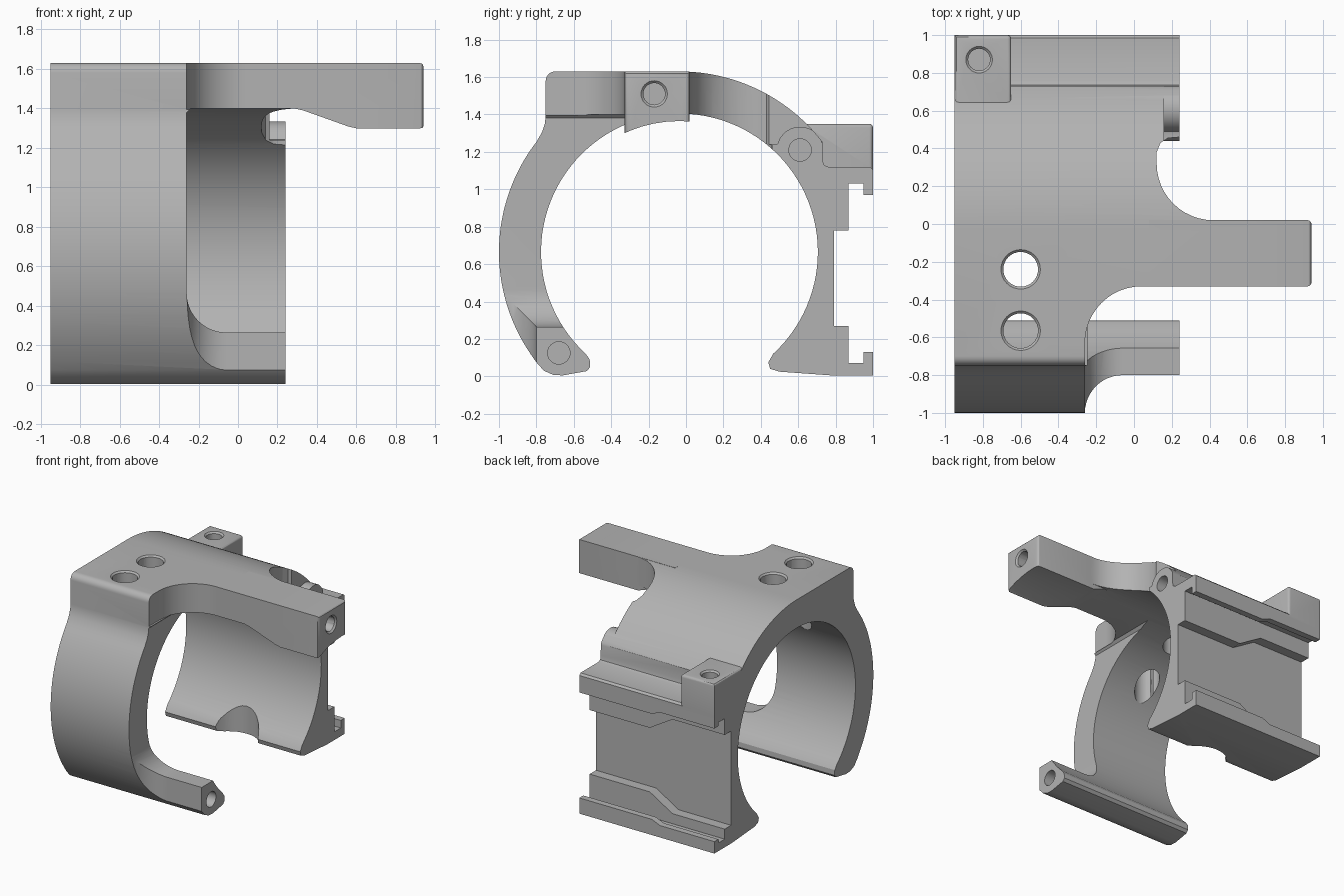
import bpy, bmesh
from math import sin, cos, radians
from mathutils import Matrix

cube = bpy.data.objects.get("Cube")
if cube:
    bpy.data.objects.remove(cube)

GREY = (0.45, 0.45, 0.45, 1)
mat = bpy.data.materials.new("plain grey")
mat.use_nodes = True
mat.diffuse_color = GREY
bsdf = mat.node_tree.nodes["Principled BSDF"]
bsdf.inputs["Base Color"].default_value = GREY
bsdf.inputs["Roughness"].default_value = 0.6

CY, CZ = -0.035, 0.665          # ring centre
R_IN, R_OUT = 0.74, 0.965


def arc(c, r, a, b, n=12):
    """Points along an arc, angles in degrees."""
    angles = [radians(a + (b - a) * i / n) for i in range(n + 1)]
    return [(c[0] + r * cos(t), c[1] + r * sin(t)) for t in angles]


def finish(name, bm):
    bmesh.ops.recalc_face_normals(bm, faces=bm.faces)
    mesh = bpy.data.meshes.new(name)
    bm.to_mesh(mesh)
    bm.free()
    mesh.materials.append(mat)
    ob = bpy.data.objects.new(name, mesh)
    bpy.context.collection.objects.link(ob)
    return ob


def prism(name, pts, axis, lo, hi, round_if=None, width=0.02):
    """Extrude a 2D outline along an axis; optionally round chosen edges."""
    place = {"x": lambda p, d: (d, p[0], p[1]),
             "y": lambda p, d: (p[0], d, p[1]),
             "z": lambda p, d: (p[0], p[1], d)}[axis]
    bm = bmesh.new()
    face = bm.faces.new([bm.verts.new(place(p, lo)) for p in pts])
    ext = bmesh.ops.extrude_face_region(bm, geom=[face])
    for v in ext["geom"]:
        if isinstance(v, bmesh.types.BMVert):
            v.co["xyz".index(axis)] = hi
    bmesh.ops.recalc_face_normals(bm, faces=bm.faces)
    if round_if:
        edges = [e for e in bm.edges if all(round_if(v.co) for v in e.verts)]
        bmesh.ops.bevel(bm, geom=edges, offset=width, segments=3,
                        profile=0.5, affect="EDGES")
    return finish(name, bm)


def box(name, x, y, z, **kw):
    return prism(name, [(x[0], y[0]), (x[1], y[0]), (x[1], y[1]), (x[0], y[1])],
                 "z", z[0], z[1], **kw)


def combine(ob, tool, op="DIFFERENCE"):
    mod = ob.modifiers.new("combine", "BOOLEAN")
    mod.operation, mod.solver, mod.object = op, "EXACT", tool
    bpy.context.view_layer.objects.active = ob
    bpy.ops.object.modifier_apply(modifier=mod.name)
    bpy.data.objects.remove(tool)


def drill(ob, axis, centre, r, mouth, depth, chamfer=0.015):
    """Hole going down the axis from its mouth, with a chamfered rim."""
    combine(ob, prism("drill", arc(centre, r, 0, 348.75, 31), axis,
                      mouth - depth, mouth + 0.1))
    if chamfer:
        bm = bmesh.new()
        bmesh.ops.create_cone(bm, cap_ends=True, segments=32, radius1=r - 0.005,
                              radius2=r + 2 * chamfer, depth=2 * chamfer + 0.005)
        if axis == "x":
            bm.transform(Matrix.Rotation(radians(90), 4, "Y"))
            spot = (mouth, *centre)
        else:
            spot = (*centre, mouth)
        bm.transform(Matrix.Translation(spot))
        combine(ob, finish("countersink", bm))


# Clamp body: open ring with flat top, and a hooked rail at the back
profile = arc((CY, CZ), R_IN, 227.4, -47.4, 80)
profile += [(0.44, 0.075), (0.45, 0.04), (0.5, 0.025), (0.78, 0.005), (1, 0.005),
            (1, 0.13), (0.95, 0.13), (0.95, 0.07), (0.87, 0.07), (0.87, 0.27),
            (0.79, 0.27), (0.79, 0.78), (0.87, 0.78), (0.87, 1.03), (0.95, 1.03),
            (0.95, 0.97), (1, 0.97), (1, 1.105), (0.985, 1.12), (0.76, 1.12),
            (0.737, 1.13), (0.73, 1.16)]
profile += arc((CY, CZ), R_OUT, 37.6, 90, 24)
profile += arc((-0.7, 1.58), 0.05, 90, 180, 6)
profile += [(-0.75, 1.39), (-0.755, 1.35), (-0.77, 1.305)]
profile += arc((CY, CZ), R_OUT, 142.4, 214.4, 32)
profile += [(-0.8, 0.075), (-0.76, 0.03), (-0.71, 0.008), (-0.66, 0.005),
            (-0.53, 0.028), (-0.512, 0.05), (-0.515, 0.09)]
body = prism("clamp_body", profile, "x", -0.95, 0.44)

# Front opening, rounded above the lower rod
combine(body, prism("front_opening",
        [(0.5, 1.4), (-0.24, 1.4), (-0.26, 1.38)]
        + arc((-0.06, 0.465), 0.2, 180, 270) + [(0.5, 0.265)], "y", -1.2, -0.04))
# Front shoulder sweeping into the arm
combine(body, prism("front_shoulder",
        [(-0.26, -1.2)] + arc((0.04, -0.63), 0.3, 180, 90)
        + [(1.2, -0.33), (1.2, -1.2)], "z", 1.395, 2))
# Rear shoulder and the notch before the hinge lug
combine(body, prism("rear_shoulder",
        [(1.1, 0.02)] + arc((0.42, 0.32), 0.3, 270, 180)
        + [(0.12, 0.38), (0.14, 0.43), (0.18, 0.455), (0.24, 0.46),
           (0.24, 1.2), (1.1, 1.2)], "z", 0.9, 2))
# Square off everything below the arm
combine(body, box("end_trim", (0.24, 0.7), (-1.2, 1.2), (-0.2, 1.29)))
# Thin the lower rod
combine(body, prism("rod_trim",
        [(0.6, -1.2), (-0.26, -1.2)] + arc((-0.06, -1.0), 0.2, 180, 90)
        + [(0.6, -0.8)], "z", -0.1, 0.8))
# Round the hinge lug
combine(body, prism("lug_round",
        [(0.3, 1.24), (0.48, 1.24)] + arc((0.61, 1.21), 0.125, 165, 0)
        + [(0.9, 1.21), (0.9, 1.8), (0.3, 1.8)], "x", 0.16, 0.7))
# Wider stretch of the rail recess, and of its lips
combine(body, prism("rail_recess",
        [(-1, 0.15), (-0.49, 0.15), (-0.29, 0.27), (-0.29, 0.78), (-0.49, 0.9),
         (-1, 0.9)], "y", 0.79, 1.05))
combine(body, prism("rail_lips",
        [(-1, 0.1), (-0.47, 0.1), (-0.4, 0.13), (-0.4, 0.97), (-0.47, 1),
         (-1, 1)], "y", 0.87, 1.05))
# Scallop in the inner rear lip
combine(body, prism("scallop", arc((-0.32, 0.37), 0.2, 0, 348.75, 31),
                    "z", -0.1, 0.6))

# Side arm with a hollowed underside
arm = prism("side_arm",
            [(0.08, 1.63), (0.94, 1.63), (0.94, 1.295), (0.62, 1.295),
             (0.56, 1.308), (0.33, 1.39), (0.27, 1.403), (0.08, 1.403)],
            "y", -0.33, 0.02, round_if=lambda c: c.x > 0.93)
combine(arm, prism("arm_hollow", arc((CY, CZ), 0.7, 0, 354.375, 63), "x", 0, 1.2))
combine(body, arm, "UNION")

# Rear corner block
block = box("rear_block", (-0.95, -0.65), (0.62, 1), (1.08, 1.35),
            round_if=lambda c: c.z > 1.3 or c.y > 0.9 and c.x > -0.7)
combine(body, block, "UNION")

# Holes
for y in (-0.24, -0.565):
    drill(body, "z", (-0.6, y), 0.092, 1.63, 0.6)
drill(body, "z", (-0.82, 0.87), 0.058, 1.35, 0.22)
drill(body, "x", (-0.17, 1.51), 0.058, 0.94, 0.3)
for centre in ((0.61, 1.21), (-0.68, 0.125)):
    drill(body, "x", centre, 0.06, 0.24, 0.25, chamfer=0)

bpy.ops.object.select_all(action="DESELECT")
body.select_set(True)
bpy.context.view_layer.objects.active = body
bpy.ops.object.shade_smooth_by_angle(angle=radians(30))
